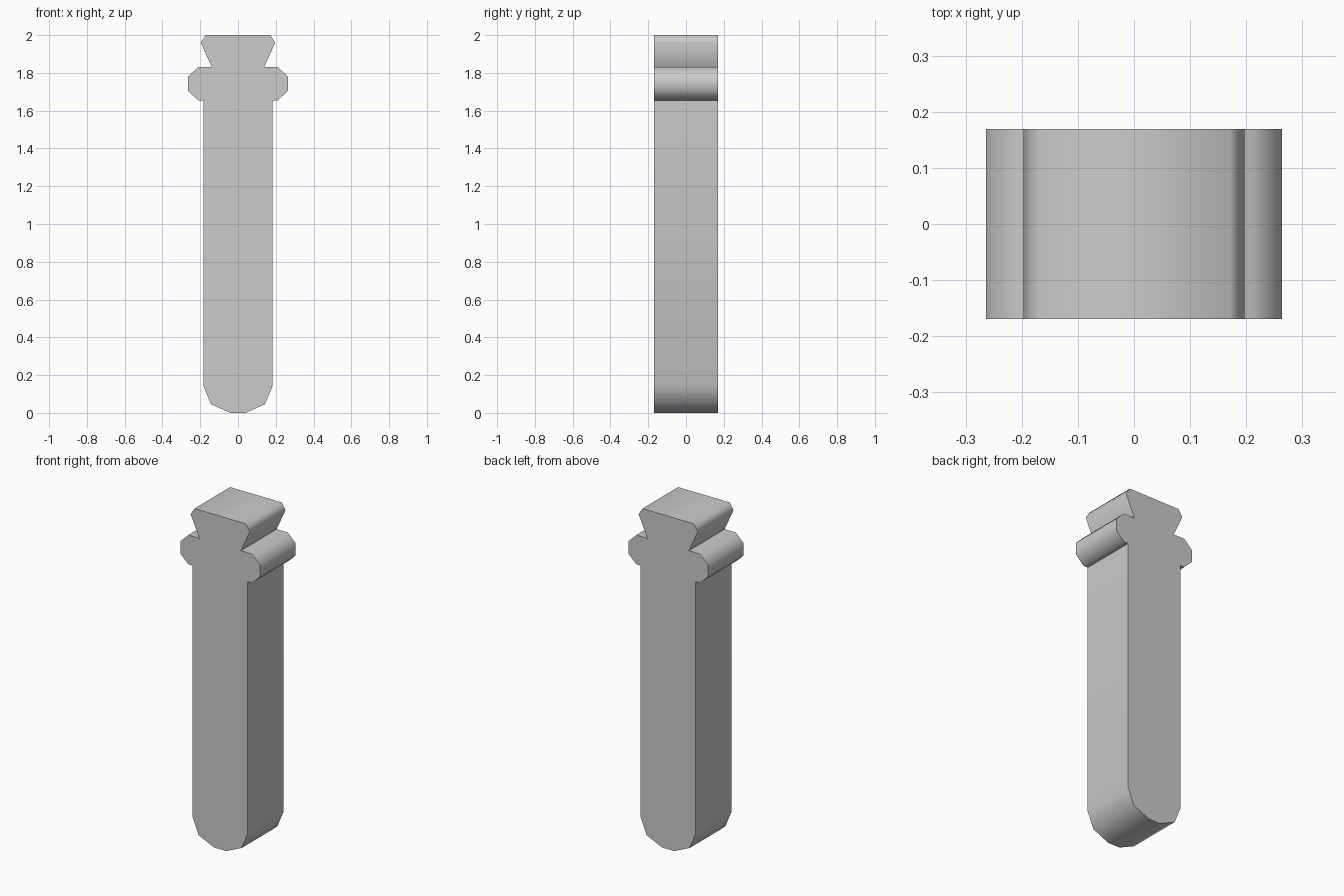
import bpy, bmesh
from math import radians

if "Cube" in bpy.data.objects:
    bpy.data.objects.remove(bpy.data.objects["Cube"])

HALF_DEPTH = 0.169

# Right half of the outline (x, z), bottom to top
half_outline = [
    (0.04, 0.0), (0.143, 0.046), (0.183, 0.143),               # rounded foot
    (0.183, 1.655), (0.212, 1.655), (0.264, 1.705),            # shaft, collar underside
    (0.264, 1.78), (0.212, 1.83), (0.138, 1.83),               # collar top, neck
    (0.197, 1.96), (0.171, 2.0),                               # flared head
]
outline = half_outline + [(-x, z) for x, z in reversed(half_outline)]

# Extrude the mirrored outline from front to back
bm = bmesh.new()
front = bm.faces.new([bm.verts.new((x, -HALF_DEPTH, z)) for x, z in outline])
extruded = bmesh.ops.extrude_face_region(bm, geom=[front], use_keep_orig=True)
back_verts = [g for g in extruded["geom"] if isinstance(g, bmesh.types.BMVert)]
bmesh.ops.translate(bm, verts=back_verts, vec=(0, 2 * HALF_DEPTH, 0))
bmesh.ops.recalc_face_normals(bm, faces=bm.faces)

mesh = bpy.data.meshes.new("collared_peg")
bm.to_mesh(mesh)
bm.free()
peg = bpy.data.objects.new("collared_peg", mesh)
bpy.context.collection.objects.link(peg)

# Soften the rounded corners, keep end caps and notches sharp
bpy.context.view_layer.objects.active = peg
peg.select_set(True)
bpy.ops.object.shade_smooth_by_angle(angle=radians(65))
